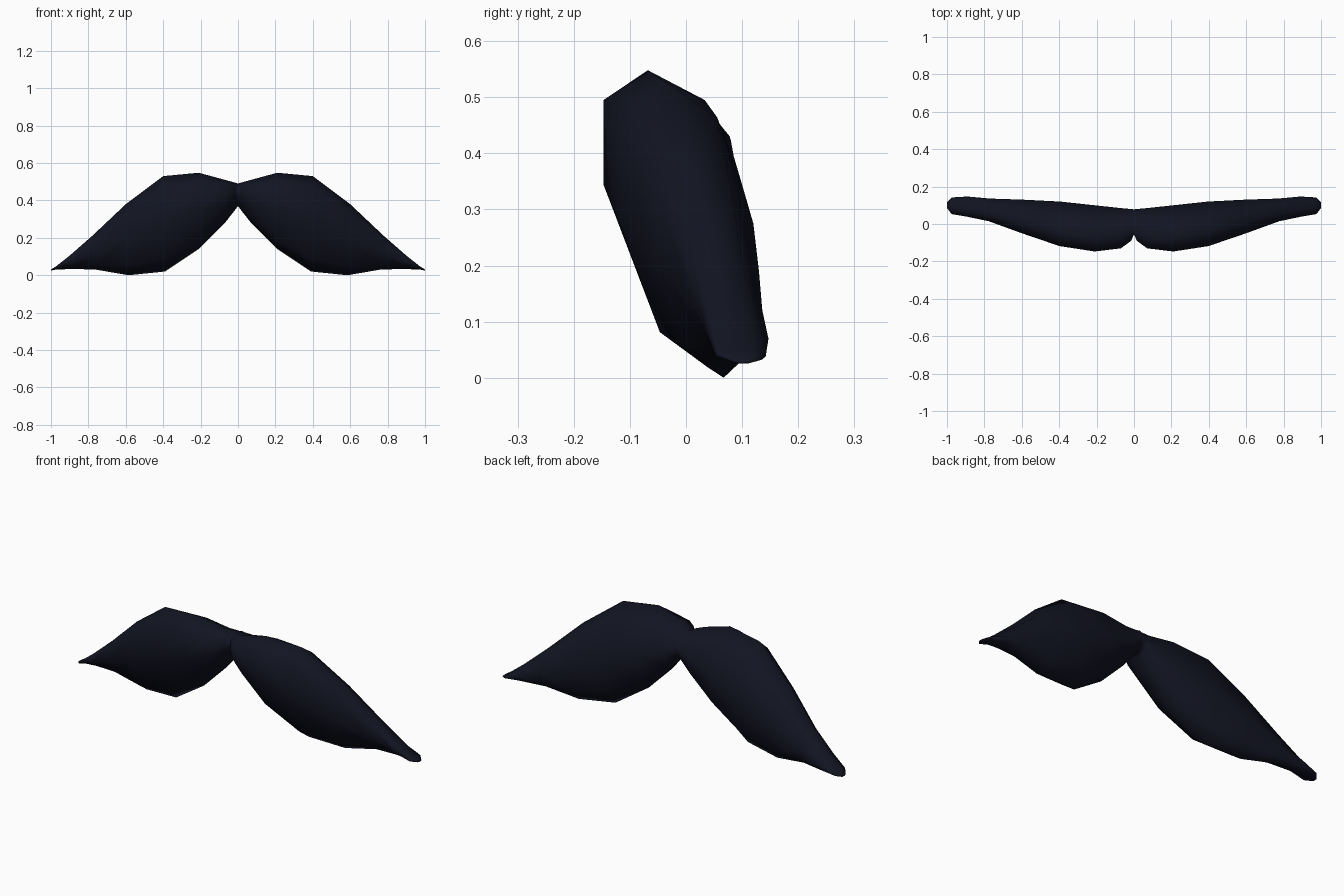
import bpy, bmesh

if "Cube" in bpy.data.objects:
    bpy.data.objects.remove(bpy.data.objects["Cube"])

# Stations along one half: x at top, z top, x at bottom, z bottom, y front, y back
stations = [
    (0.00, 0.49, 0.00, 0.37, -0.055, 0.078),
    (0.015, 0.495, 0.015, 0.35, -0.09, 0.08),
    (0.07, 0.51, 0.07, 0.28, -0.13, 0.085),
    (0.21, 0.548, 0.21, 0.14, -0.147, 0.10),
    (0.40, 0.53, 0.39, 0.02, -0.118, 0.12),
    (0.60, 0.38, 0.585, 0.00, -0.05, 0.13),
    (0.78, 0.21, 0.76, 0.03, 0.015, 0.136),
    (0.90, 0.105, 0.88, 0.034, 0.04, 0.147),
    (0.975, 0.046, 0.975, 0.030, 0.053, 0.142),
    (1.00, 0.031, 1.00, 0.025, 0.085, 0.115),
]
# Eight-sided section: depth fraction (front to back), height fraction (top to bottom)
section = [(0.32, 0), (0, 0.13), (0, 0.5), (0.3, 0.88),
           (0.65, 1), (0.93, 0.85), (1, 0.5), (0.73, 0.13)]

# Half of the moustache, lofted through the stations
bm = bmesh.new()
rings = []
for xt, zt, xb, zb, yf, yb in stations:
    rings.append([bm.verts.new((xt + (xb - xt) * v, yf + (yb - yf) * u, zt + (zb - zt) * v))
                  for u, v in section])
n = len(section)
for a, b in zip(rings, rings[1:]):
    for i in range(n):
        j = (i + 1) % n
        bm.faces.new((a[i], a[j], b[j], b[i]))
bm.faces.new(rings[-1])
bmesh.ops.recalc_face_normals(bm, faces=bm.faces)

mesh = bpy.data.meshes.new("moustache")
bm.to_mesh(mesh)
bm.free()
moustache = bpy.data.objects.new("moustache", mesh)
bpy.context.collection.objects.link(moustache)

# Other half
mirror = moustache.modifiers.new("mirror", 'MIRROR')
mirror.use_clip = True
mirror.merge_threshold = 0.001

# Dark hair colour and smooth shading
hair = bpy.data.materials.new("dark_hair")
hair.diffuse_color = (0.006, 0.007, 0.016, 1)
hair.use_nodes = True
hair.node_tree.nodes["Principled BSDF"].inputs["Base Color"].default_value = hair.diffuse_color
mesh.materials.append(hair)
for p in mesh.polygons:
    p.use_smooth = True
